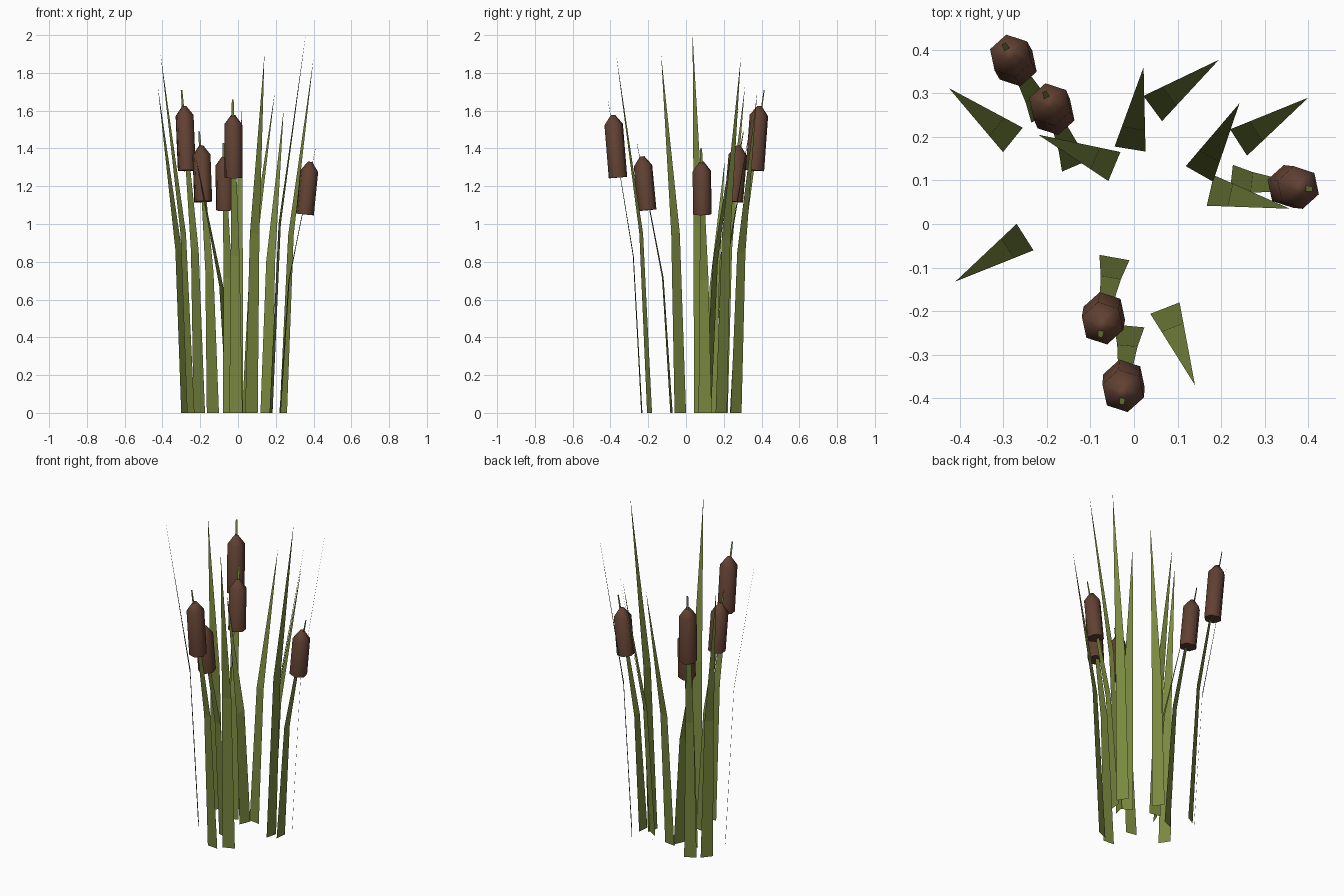
import bpy, bmesh, math
from mathutils import Vector, Matrix

cube = bpy.data.objects.get("Cube")
if cube:
    bpy.data.objects.remove(cube, do_unlink=True)


def material(name, color):
    m = bpy.data.materials.new(name)
    m.use_nodes = True
    m.diffuse_color = color
    bsdf = next(n for n in m.node_tree.nodes if n.type == 'BSDF_PRINCIPLED')
    bsdf.inputs["Base Color"].default_value = color
    bsdf.inputs["Roughness"].default_value = 0.9
    return m


GREEN = material("reed green", (0.195, 0.25, 0.05, 1))
BROWN = material("seed brown", (0.12, 0.052, 0.032, 1))
BEND = 0.25      # share of the lean reached at half height


def add_object(name, bm, mat):
    mesh = bpy.data.meshes.new(name)
    bm.to_mesh(mesh)
    bm.free()
    mesh.materials.append(mat)
    obj = bpy.data.objects.new(name, mesh)
    bpy.context.collection.objects.link(obj)
    return obj


def blade(name, base, tip, widths):
    """Flat strip, kinked at half height, facing the way it leans."""
    start, end = Vector((*base, 0)), Vector(tip)
    lean = Vector((end.x - start.x, end.y - start.y, 0))
    side = Vector((-lean.y, lean.x, 0)).normalized()
    kink = start + lean * BEND + Vector((0, 0, end.z / 2))
    bm = bmesh.new()
    rows = []
    for point, width in zip((start, kink, end), widths):
        offsets = (-width / 2, width / 2) if width else (0,)
        rows.append([bm.verts.new(point + side * o) for o in offsets])
    for low, high in zip(rows, rows[1:]):
        bm.faces.new(low + high[::-1])
    add_object(name, bm, GREEN)


def seed_head(name, base, tip):
    """Six-sided head with a pointed top, threaded on the upper stem."""
    start, end = Vector((*base, 0)), Vector(tip)
    lean = Vector((end.x - start.x, end.y - start.y, 0))
    centre = start + lean * 0.775 + Vector((0, 0, end.z * 0.85))
    axis = (lean * 0.75 + Vector((0, 0, end.z))).normalized()
    turn = Vector((0, 0, 1)).rotation_difference(axis).to_matrix().to_4x4()
    half = end.z * 0.1
    bm = bmesh.new()
    rings = []
    for z, r in ((-half, 0.05), (half - 0.05, 0.05), (half, 0.012)):
        rings.append([bm.verts.new((r * math.cos(a), r * math.sin(a), z))
                      for a in (math.radians(42 + 60 * i) for i in range(6))])
    for low, high in zip(rings, rings[1:]):
        for i in range(6):
            j = (i + 1) % 6
            bm.faces.new((low[i], low[j], high[j], high[i]))
    bm.faces.new(rings[0][::-1])
    bm.faces.new(rings[-1])
    bm.transform(Matrix.Translation(centre) @ turn)
    obj = add_object(name, bm, BROWN)
    bpy.ops.object.select_all(action='DESELECT')
    obj.select_set(True)
    bpy.context.view_layer.objects.active = obj
    bpy.ops.object.shade_smooth_by_angle(angle=math.radians(62))


# Leaves: base centre, tip
leaves = [
    ((-0.278, 0.193), (-0.425, 0.312, 1.73)),
    ((-0.25, -0.03), (-0.41, -0.132, 1.9)),
    ((-0.045, 0.132), (-0.22, 0.205, 1.34)),
    ((-0.009, 0.172), (0.022, 0.36, 1.63)),
    ((0.043, 0.265), (0.195, 0.377, 1.7)),
    ((0.15, 0.115), (0.242, 0.277, 1.61)),
    ((0.24, 0.187), (0.4, 0.29, 1.88)),
    ((0.175, 0.077), (0.358, 0.035, 2.0)),
    ((0.071, -0.193), (0.14, -0.37, 1.9)),
]
for i, (base, tip) in enumerate(leaves, 1):
    blade(f"leaf_{i}", base, tip, (0.072, 0.054, 0))

# Stems with seed heads: base centre, spike tip
cattails = [
    ((-0.205, 0.25), (-0.299, 0.414, 1.71)),
    ((-0.133, 0.134), (-0.206, 0.304, 1.49)),
    ((0.223, 0.101), (0.41, 0.08, 1.4)),
    ((-0.045, -0.077), (-0.078, -0.26, 1.43)),
    ((-0.011, -0.234), (-0.028, -0.414, 1.66)),
]
for i, (base, tip) in enumerate(cattails, 1):
    blade(f"stem_{i}", base, tip, (0.07, 0.047, 0.01))
    seed_head(f"seed_head_{i}", base, tip)
